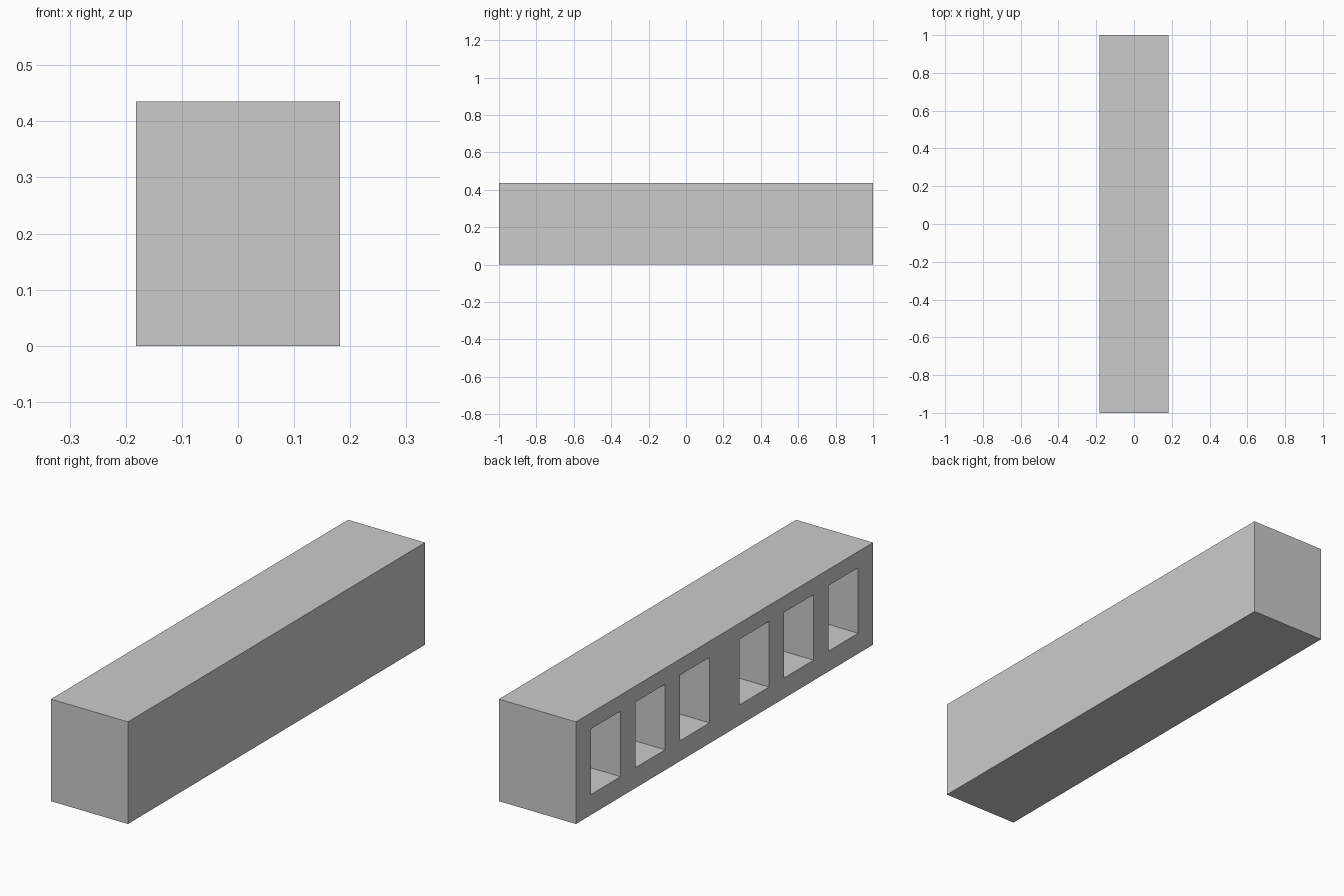
import bpy

if "Cube" in bpy.data.objects:
    bpy.data.objects.remove(bpy.data.objects["Cube"])


def box(name, lo, hi):
    """Axis-aligned box between two corners."""
    bpy.ops.mesh.primitive_cube_add(size=1, location=[(a + b) / 2 for a, b in zip(lo, hi)])
    ob = bpy.context.object
    ob.name = name
    ob.scale = [b - a for a, b in zip(lo, hi)]
    bpy.ops.object.transform_apply(location=True, rotation=True, scale=True)
    return ob


HALF_W, HEIGHT = 0.1815, 0.435
SILL, LINTEL = 0.087, 0.366
DEPTH = 0.27

# Solid long block
block = box("long_block", (-HALF_W, -1, 0), (HALF_W, 1, HEIGHT))

# Six blind recesses in the left (-x) face, three each side of the middle
for side in (-1, 1):
    for i in range(3):
        yc = side * (0.2 + 0.3 * i)
        cutter = box("recess_cutter", (-HALF_W - 0.1, yc - 0.1, SILL),
                     (-HALF_W + DEPTH, yc + 0.1, LINTEL))
        mod = block.modifiers.new("recess", 'BOOLEAN')
        mod.operation = 'DIFFERENCE'
        mod.solver = 'EXACT'
        mod.object = cutter
        bpy.context.view_layer.objects.active = block
        bpy.ops.object.modifier_apply(modifier=mod.name)
        bpy.data.objects.remove(cutter)
